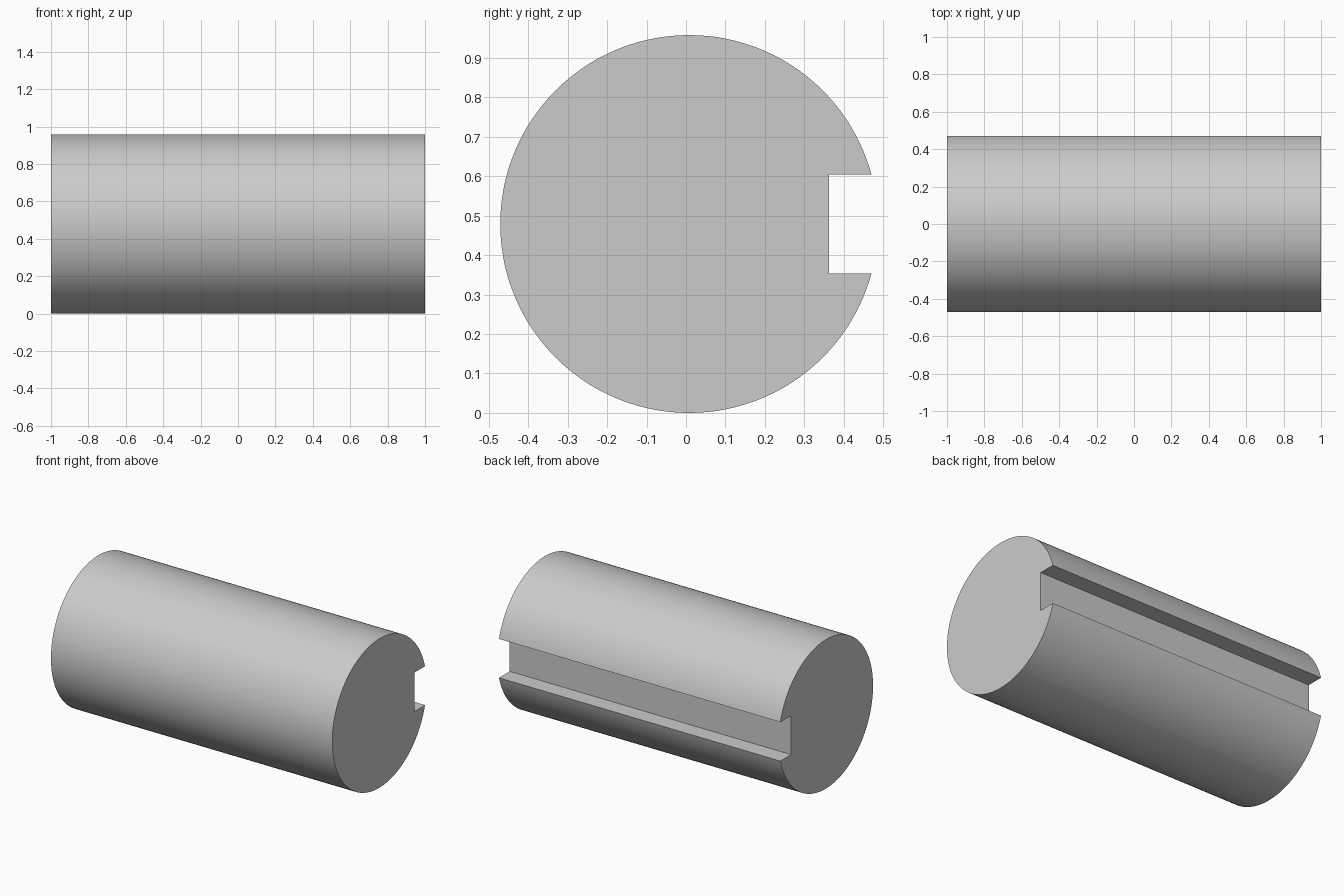
import bpy
import bmesh
import math

cube = bpy.data.objects.get("Cube")
if cube:
    bpy.data.objects.remove(cube, do_unlink=True)

RADIUS = 0.479
CENTRE_Y, CENTRE_Z = 0.008, RADIUS
SLOT_HALF = 0.125      # half width of the keyway
SLOT_FLOOR = 0.362     # y of the keyway floor
SEGMENTS = 128

# Plain grey material
grey = bpy.data.materials.new("light grey")
grey.use_nodes = True
colour = (0.6, 0.6, 0.6, 1)
grey.diffuse_color = colour
grey.node_tree.nodes["Principled BSDF"].inputs["Base Color"].default_value = colour

# Cross-section: an arc from one slot lip round to the other, then the slot floor
lip = math.asin(SLOT_HALF / RADIUS)
sweep = 2 * (math.pi - lip)
angles = [lip + sweep * i / SEGMENTS for i in range(SEGMENTS + 1)]
section = [(CENTRE_Y + RADIUS * math.cos(a), CENTRE_Z + RADIUS * math.sin(a)) for a in angles]
section += [(SLOT_FLOOR, CENTRE_Z + side * SLOT_HALF) for side in (-1, 1)]

# Extrude the section along x into the shaft
bm = bmesh.new()
end = bm.faces.new([bm.verts.new((-1, y, z)) for y, z in section])
extruded = bmesh.ops.extrude_face_region(bm, geom=[end], use_keep_orig=True)
moved = [v for v in extruded["geom"] if isinstance(v, bmesh.types.BMVert)]
bmesh.ops.translate(bm, verts=moved, vec=(2, 0, 0))
bmesh.ops.recalc_face_normals(bm, faces=bm.faces)
mesh = bpy.data.meshes.new("slotted_shaft")
bm.to_mesh(mesh)
bm.free()
mesh.materials.append(grey)

shaft = bpy.data.objects.new("slotted_shaft", mesh)
bpy.context.collection.objects.link(shaft)

# Smooth barrel with crisp ends and slot edges
bpy.ops.object.select_all(action="DESELECT")
shaft.select_set(True)
bpy.context.view_layer.objects.active = shaft
bpy.ops.object.shade_smooth_by_angle(angle=math.radians(30))
